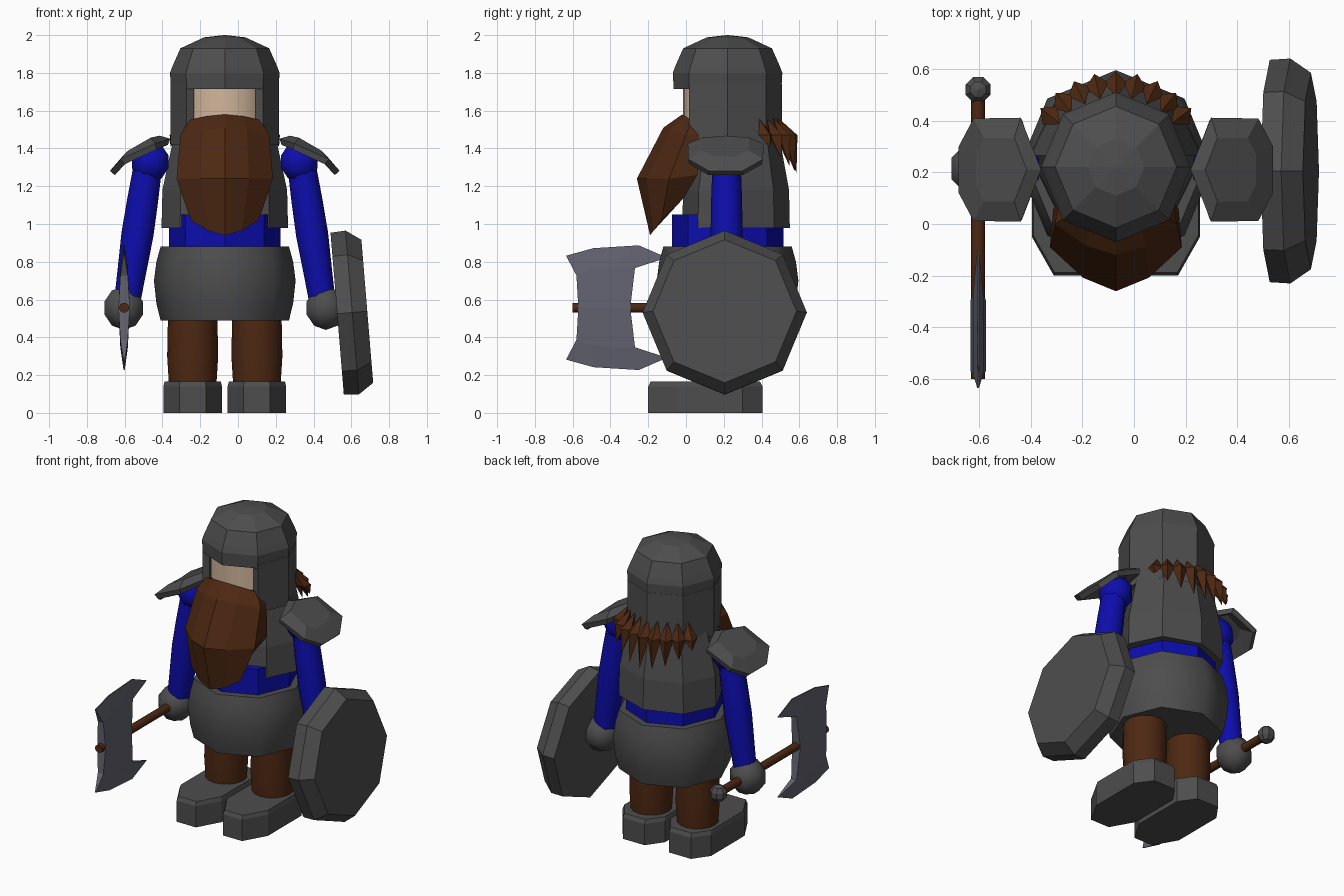
import bpy, bmesh, math
from mathutils import Vector, Matrix

if "Cube" in bpy.data.objects:
    bpy.data.objects.remove(bpy.data.objects["Cube"])

CX, CY = -0.07, 0.22      # body axis


def material(name, rgb):
    m = bpy.data.materials.new(name)
    m.diffuse_color = (*rgb, 1)
    m.use_nodes = True
    m.node_tree.nodes["Principled BSDF"].inputs["Base Color"].default_value = m.diffuse_color
    return m


IRON = material("dark_iron", (0.075, 0.075, 0.075))
BLUE = material("blue_cloth", (0.004, 0.004, 0.42))
BROWN = material("brown", (0.075, 0.021, 0.006))
SKIN = material("skin", (0.64, 0.47, 0.33))
STEEL = material("pale_steel", (0.125, 0.125, 0.165))


def build(name, verts, faces, mat, smooth=0, recalc=True):
    """Mesh object from points and faces; smooth is an angle in degrees."""
    me = bpy.data.meshes.new(name)
    me.from_pydata([tuple(v) for v in verts], [], faces)
    if recalc:
        bm = bmesh.new()
        bm.from_mesh(me)
        bmesh.ops.recalc_face_normals(bm, faces=bm.faces)
        bm.to_mesh(me)
        bm.free()
    me.materials.append(mat)
    ob = bpy.data.objects.new(name, me)
    bpy.context.collection.objects.link(ob)
    if smooth:
        bpy.ops.object.select_all(action='DESELECT')
        ob.select_set(True)
        bpy.context.view_layer.objects.active = ob
        bpy.ops.object.shade_smooth_by_angle(angle=math.radians(smooth))
    return ob


def loft(name, rings, mat, smooth=0):
    """Skin a list of equal closed rings and cap both ends."""
    n = len(rings[0])
    faces = [(r * n + i, r * n + (i + 1) % n, (r + 1) * n + (i + 1) % n, (r + 1) * n + i)
             for r in range(len(rings) - 1) for i in range(n)]
    faces += [tuple(range(n)), tuple((len(rings) - 1) * n + i for i in range(n))]
    return build(name, [v for r in rings for v in r], faces, mat, smooth)


def lathe(name, profile, mat, sides=8, smooth=0, place=Matrix.Translation((CX, CY, 0)),
          sy=1.0, phase=0.0):
    """Turn (radius, height) pairs around the local z axis."""
    rings = [[place @ Vector((r * math.cos(a), sy * r * math.sin(a), z))
              for a in [phase + math.tau * i / sides for i in range(sides)]]
             for r, z in profile]
    return loft(name, rings, mat, smooth)


def along(p, q):
    """Frame at p whose z axis points to q."""
    d = Vector(q) - Vector(p)
    return Matrix.Translation(p) @ d.to_track_quat('Z', 'Y').to_matrix().to_4x4()


def ball(name, c, r, mat, smooth=0):
    prof = [(r * max(0.02, math.sin(t)), -r * math.cos(t))
            for t in [math.pi * k / 5 for k in range(6)]]
    return lathe(name, prof, mat, 8, smooth, Matrix.Translation(c), phase=math.pi / 8)


# Torso, belt and skirt
lathe("breastplate", [(0.335, 0.98), (0.33, 1.18), (0.27, 1.46), (0.15, 1.5)], IRON,
      place=Matrix.Translation((CX, 0.265, 0)), sy=0.85)
lathe("waist_cloth", [(0.295, 0.82), (0.295, 1.05)], BLUE)
lathe("skirt", [(0.34, 0.49), (0.362, 0.58), (0.375, 0.70), (0.362, 0.80), (0.34, 0.88)],
      IRON, 8, 60)

# Head and helmet dome
lathe("face", [(0.235, 1.40), (0.235, 1.75)], SKIN, 24, 40)
lathe("helmet_dome", [(0.285, 1.715), (0.29, 1.80), (0.275, 1.84), (0.235, 1.93),
                      (0.11, 1.988), (0.005, 2.0)], IRON)

# Helmet cheek and neck guard, open at the front
angles = [math.radians(-45 + 45 * i) for i in range(7)]
pts = [(CX + 0.288 * math.cos(a), CY + 0.288 * math.sin(a), z)
       for z in (1.42, 1.74) for a in angles]
guard = build("helmet_guard", pts, [(i, i + 1, i + 8, i + 7) for i in range(6)], IRON,
              recalc=False)
sol = guard.modifiers.new("thickness", 'SOLIDIFY')
sol.thickness, sol.offset = 0.045, -1

# Beard: rows of half width, middle z, side z, back z, front y, side y, back y
rows = [(0.19, 1.58, 1.55, 1.55, -0.02, 0.03, 0.08),
        (0.235, 1.51, 1.47, 1.47, -0.12, 0.00, 0.08),
        (0.255, 1.24, 1.24, 1.26, -0.26, -0.09, 0.06),
        (0.18, 0.94, 1.02, 1.14, -0.19, -0.13, -0.01)]
rings = []
for hw, zm, zs, zb, yf, ys, yb in rows:
    ring = [(CX - 0.95 * hw, yb, zb)]
    for u in (-1, -0.5, 0, 0.5, 1):
        w = abs(u) ** 1.7
        ring.append((CX + u * hw, yf + (ys - yf) * w, zm + (zs - zm) * w))
    rings.append(ring + [(CX + 0.95 * hw, yb, zb)])
loft("beard", rings, BROWN)

# Hair locks around the back of the neck
for k in range(9):
    a = math.radians(38 + 13 * k)
    back = math.sin(a)
    out, side = Vector((math.cos(a), back, 0)), Vector((-back, math.cos(a), 0))
    base, drop = Vector((CX, CY, 0)), 0.30 - 0.36 * (1 - back)
    top = base + out * 0.27 + Vector((0, 0, 1.56))
    tip = base + out * 0.365 + Vector((0, 0, 1.57 - drop))
    mid = base + out * 0.325 + Vector((0, 0, 1.47))
    ring = [mid + side * 0.045, mid + out * 0.045, mid - side * 0.045, mid - out * 0.045]
    build("hair_lock", [top, tip] + ring,
          [(e, 2 + i, 2 + (i + 1) % 4) for e in (0, 1) for i in range(4)], BROWN)

# Limbs and shoulder pads on both sides
for s, label in ((-1, "right"), (1, "left")):
    def X(d):
        return CX + s * d

    shoulder, wrist = (X(0.405), CY - 0.005, 1.32), (X(0.515), CY - 0.005, 0.60)
    lathe(label + "_arm", [(0.075, 0), (0.082, 0.2), (0.085, 0.38), (0.075, 0.6), (0.07, 0.73)],
          BLUE, 12, 60, along(shoulder, wrist))
    ball(label + "_shoulder", (X(0.395), CY - 0.005, 1.33), 0.11, BLUE, 60)
    ball(label + "_hand", (X(0.535), CY - 0.005, 0.555), 0.115, IRON, 50)
    lathe(label + "_leg", [(0.125, 0.14), (0.135, 0.3), (0.13, 0.55)], BROWN, 16, 60,
          Matrix.Translation((X(0.17), CY, 0)))

    # Boot: eight sided outline with a small top bevel
    outline = [(0.07, -0.2), (0.155, -0.05), (0.155, 0.30), (0.08, 0.405)]
    outline += [(-x, y) for x, y in reversed(outline)]
    loft(label + "_boot",
         [[(X(0.17) + x * f, 0.1 + (y - 0.1) * f, z) for x, y in outline]
          for f, z in ((1, 0), (1, 0.14), (0.96, 0.165))], IRON)

    # Shoulder pad: domed plate sloping down and outward
    rim = [(0.295, 0, 1.435), (0.365, 0.195, 1.41), (0.54, 0.195, 1.33), (0.595, 0.09, 1.27),
           (0.595, -0.09, 1.27), (0.54, -0.195, 1.33), (0.365, -0.195, 1.41)]
    inner = [(0.345, 0, 1.45), (0.39, 0.12, 1.44), (0.50, 0.12, 1.375), (0.53, 0.06, 1.345),
             (0.53, -0.06, 1.345), (0.50, -0.12, 1.375), (0.39, -0.12, 1.44)]
    faces = [(i, (i + 1) % 7, 7 + (i + 1) % 7, 7 + i) for i in range(7)]
    faces.append(tuple(range(7, 14)))
    if s > 0:
        faces = [f[::-1] for f in faces]
    pad = build(label + "_shoulder_pad", [(X(d), CY - 0.01 + y, z) for d, y, z in rim + inner],
                faces, IRON, recalc=False)
    sol = pad.modifiers.new("thickness", 'SOLIDIFY')
    sol.thickness, sol.offset = 0.035, 0

# Shield, tilted so that its lower edge stands outward
tilt = math.radians(4.7)
c = Vector((0.525, 0.205, 0.525))
lathe("shield", [(0.43, 0), (0.435, 0.08), (0.38, 0.16)], IRON, 8, 0,
      along(c, c + Vector((math.cos(tilt), 0, math.sin(tilt)))))

# Axe: handle, pommel and double blade
AX, AZ = -0.603, 0.557
lathe("axe_handle", [(0.027, 0), (0.027, 1.08)], BROWN, 10, 60,
      along((AX, -0.6, AZ), (AX, 1, AZ)))
ball("axe_pommel", (AX, 0.52, AZ), 0.055, IRON)

# Each row runs along the blade: height, half thickness, y of four points
blade = [(0.03, ((-0.57, 0), (-0.48, 0), (-0.39, 0), (-0.295, 0))),
         (0.02, ((-0.58, 0.17), (-0.5, 0.2), (-0.4, 0.21), (-0.27, 0.21))),
         (0.003, ((-0.635, 0.275), (-0.49, 0.315), (-0.25, 0.33), (-0.10, 0.265)))]
for up in (-1, 1):
    rings = [[(AX + t, y, AZ + up * h) for y, h in row]
             + [(AX - t, y, AZ + up * h) for y, h in reversed(row)] for t, row in blade]
    loft("axe_blade", rings, STEEL)
